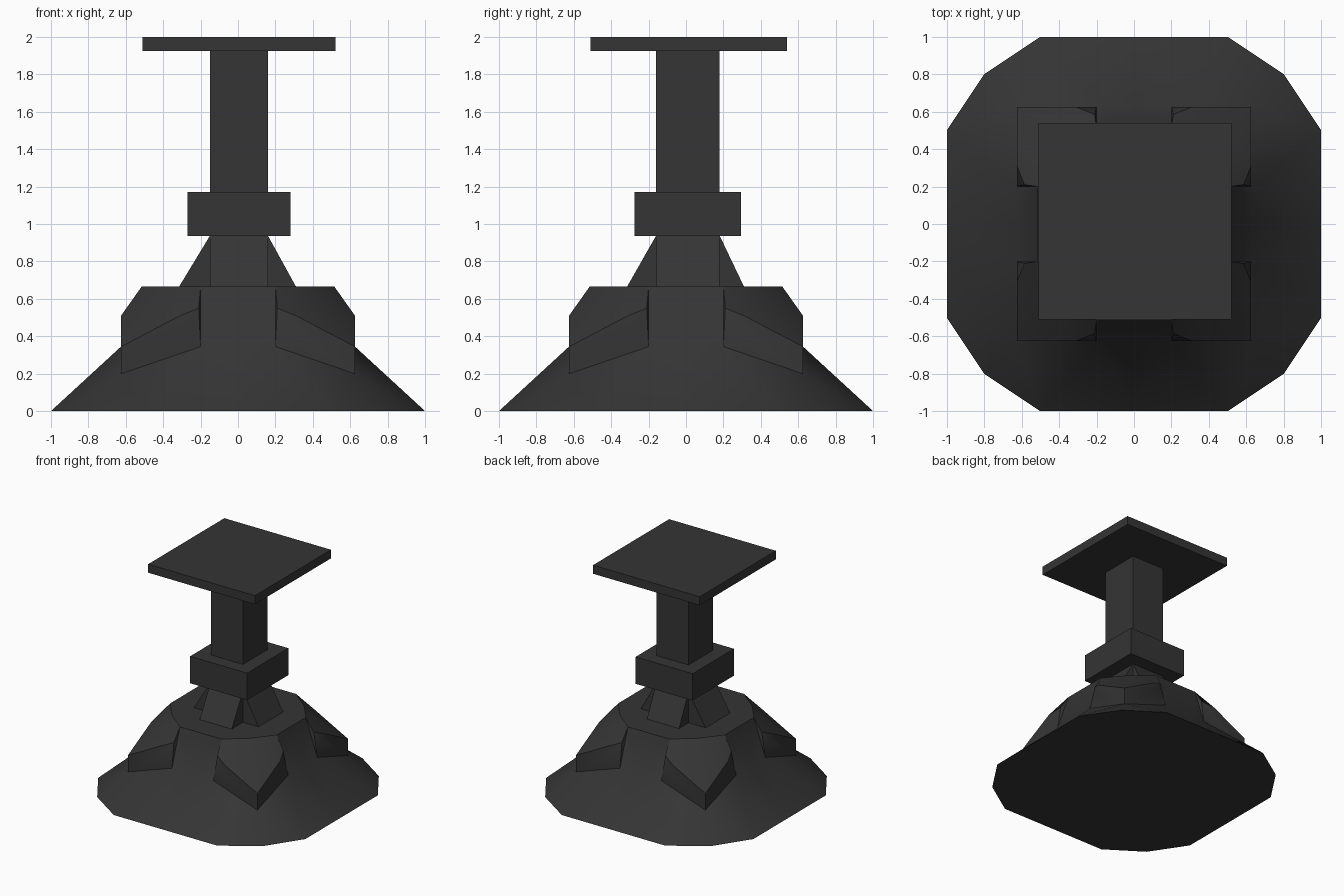
import bpy, bmesh
from mathutils import Matrix, Vector

if "Cube" in bpy.data.objects:
    bpy.data.objects.remove(bpy.data.objects["Cube"])

dark = bpy.data.materials.new("dark_grey")
dark.diffuse_color = (0.035, 0.035, 0.035, 1)
dark.use_nodes = True
dark.node_tree.nodes["Principled BSDF"].inputs["Base Color"].default_value = dark.diffuse_color


def finish(bm, name):
    bmesh.ops.remove_doubles(bm, verts=bm.verts, dist=0.0005)
    bmesh.ops.recalc_face_normals(bm, faces=bm.faces)
    me = bpy.data.meshes.new(name)
    bm.to_mesh(me)
    bm.free()
    ob = bpy.data.objects.new(name, me)
    bpy.context.collection.objects.link(ob)
    me.materials.append(dark)
    return ob


def hull(name, points):
    bm = bmesh.new()
    for p in points:
        bm.verts.new(p)
    bmesh.ops.convex_hull(bm, input=bm.verts)
    bmesh.ops.dissolve_limit(bm, angle_limit=0.01, verts=bm.verts, edges=bm.edges)
    return finish(bm, name)


def box(name, x0, x1, y0, y1, z0, z1):
    return hull(name, [(x, y, z) for x in (x0, x1) for y in (y0, y1) for z in (z0, z1)])


# Faceted base: one eighth, mirrored and turned four times
P = {
    "o": (0, 0, 0), "a": (0, -1, 0), "b": (.5, -1, 0), "d": (.8, -.8, 0),
    "m": (0, -.625, .345), "n": (.2, -.625, .345),
    "c": (.625, -.625, .2), "e": (.625, -.625, .345),
    "r": (.31, -.625, .51), "q": (.25, -.625, .48), "s": (.21, -.585, .55),
    "t": (.2, -.515, .665), "u": (0, -.515, .665),
    "k": (.375, -.375, .665), "v": (0, 0, .665),
}
FACES = ["oab", "obd",                        # underside
         "abnm", "bdc", "bcn",                # lower slope
         "ncerq",                             # upright corner face
         "mntu", "nqs", "nst", "qrs",         # notch
         "rkts", "ekr",                       # upper slope
         "utv", "tkv"]                        # top
bm = bmesh.new()
for turn in range(4):
    rot = Matrix.Rotation(turn * 1.5707963, 3, 'Z')
    for side in (1, -1):
        vs = {key: bm.verts.new(rot @ Vector((p[0] * side, p[1], p[2]))) for key, p in P.items()}
        for f in FACES:
            bm.faces.new([vs[ch] for ch in f])
base = finish(bm, "base")
bpy.context.view_layer.objects.active = base
base.select_set(True)
bpy.ops.object.shade_smooth_by_angle(angle=0.6)
base.select_set(False)

# Post, collar and top plate
X0, X1, Y0, Y1 = -.15, .16, -.16, .18
box("post", X0, X1, Y0, Y1, .66, 1.94)
box("collar", -.27, .28, -.275, .295, .935, 1.17)
box("top_plate", -.51, .52, -.51, .54, 1.925, 2.0)

# Four sloping braces under the collar
LOW, HIGH = .665, .937
for name, x, out in (("right_brace", X1, .31), ("left_brace", X0, -.315)):
    hull(name, [p for y in (Y0, Y1) for p in ((x, y, LOW), (out, y, LOW), (x, y, HIGH))])
for name, y, out in (("back_brace", Y1, .31), ("front_brace", Y0, -.315)):
    hull(name, [p for x in (X0, X1) for p in ((x, y, LOW), (x, out, LOW), (x, y, HIGH))])
